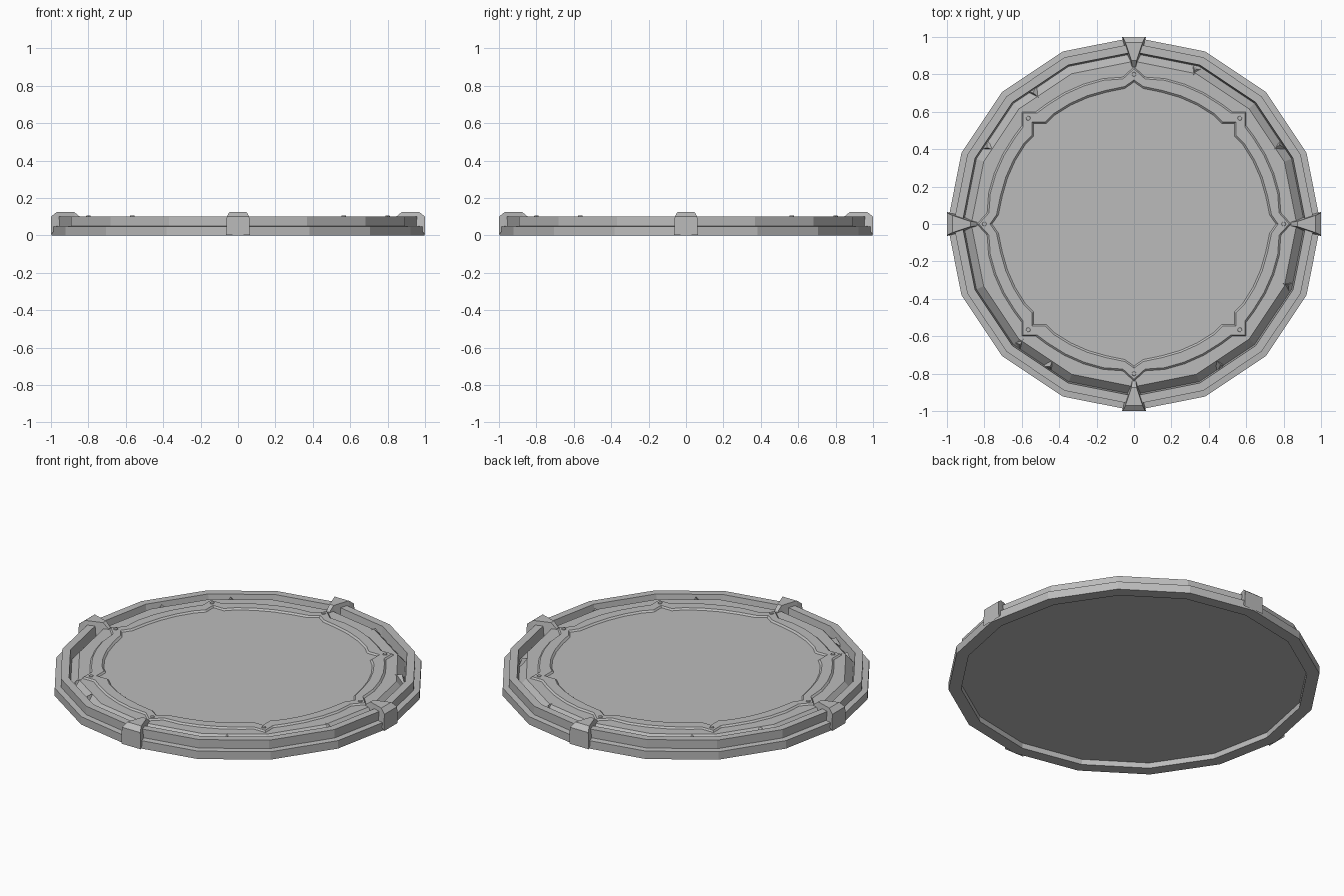
import bpy, bmesh
from math import sin, cos, pi, radians
from mathutils import Matrix

cube = bpy.data.objects.get("Cube")
if cube:
    bpy.data.objects.remove(cube, do_unlink=True)

stone = bpy.data.materials.new("stone_grey")
stone.use_nodes = True
GREY = (0.5, 0.5, 0.5, 1)
stone.diffuse_color = GREY
stone.node_tree.nodes["Principled BSDF"].inputs["Base Color"].default_value = GREY

SIDES = 16
FLOOR = 0.092


def finish(name, bm):
    bmesh.ops.recalc_face_normals(bm, faces=bm.faces[:])
    mesh = bpy.data.meshes.new(name)
    bm.to_mesh(mesh)
    bm.free()
    mesh.materials.append(stone)
    obj = bpy.data.objects.new(name, mesh)
    bpy.context.collection.objects.link(obj)
    return obj


def bridge(bm, a, b):
    for i in range(len(a)):
        j = (i + 1) % len(a)
        bm.faces.new((a[i], a[j], b[j], b[i]))


def loops(bm, rings):
    """Turn lists of points into lists of vertices and bridge neighbours."""
    made = [[bm.verts.new(p) for p in ring] for ring in rings]
    for a, b in zip(made, made[1:]):
        bridge(bm, a, b)
    return made


def polar(r, angle, z):
    return (r * cos(angle), r * sin(angle), z)


# Platform: recessed underside, stepped rim, groove and raised floor
profile = [(0.93, 0.032), (0.93, 0), (0.998, 0), (0.998, 0.047), (0.965, 0.05),
           (0.965, 0.1), (0.92, 0.1), (0.912, 0.045), (0.87, FLOOR)]
bm = bmesh.new()
rings = loops(bm, [[polar(r, 2 * pi * i / SIDES, z) for i in range(SIDES)]
                   for r, z in profile])
bm.faces.new(rings[0])
bm.faces.new(rings[-1])
finish("platform", bm)


# Raised trim: octant outline mirrored over the diagonal, then turned four times
def outline(peak, shoulder, arc, corner, notch):
    octant = [(0, peak), shoulder]
    octant += [(arc * cos(radians(a)), arc * sin(radians(a))) for a in (78, 70, 62, 54)]
    octant += [(notch, corner), (corner, corner)]
    quarter = octant + [(y, x) for x, y in octant[-2:0:-1]]
    points = []
    for _ in range(4):
        points += quarter
        quarter = [(y, -x) for x, y in quarter]
    return points


def lift(points, scale, z):
    return [(x * scale, y * scale, z) for x, y in points]


outer = outline(0.84, (0.06, 0.785), 0.795, 0.6, 0.525)
inner = outline(0.77, (0.05, 0.735), 0.73, 0.545, 0.475)
bm = bmesh.new()
loops(bm, [lift(outer, 1, FLOOR), lift(outer, 0.988, 0.101),
           lift(inner, 1, 0.101), lift(inner, 0.986, FLOOR)])
finish("floor_trim", bm)

# Bolts on the trim corners
bm = bmesh.new()
for k in range(8):
    spot = polar(0.8, k * pi / 4, 0.1)
    bmesh.ops.create_cone(bm, cap_ends=True, segments=8, radius1=0.014, radius2=0.011,
                          depth=0.01, matrix=Matrix.Translation(spot))
finish("trim_bolts", bm)

# Wedge clamps across the rim: radius, half width, height of each section
section = [(1.0, 0.06, 0.1), (0.97, 0.046, 0.124), (0.875, 0.014, 0.124), (0.84, 0.01, 0.095)]
for k, side in enumerate(("left", "back", "right", "front")):
    bm = bmesh.new()
    rows = loops(bm, [[(r, -w - 0.004, 0.002), (r, -w, z), (r, w, z), (r, w + 0.004, 0.002)]
                      if i == 0 else
                      [(r, -w - 0.012, 0.04), (r, -w, z), (r, w, z), (r, w + 0.012, 0.04)]
                      for i, (r, w, z) in enumerate(section)])
    bm.faces.new(rows[0])
    bm.faces.new(rows[-1])
    bm.transform(Matrix.Rotation(k * pi / 2, 4, "Z"))
    finish("clamp_" + side, bm)

# Small stone chips lying in the groove
bm = bmesh.new()
for degrees in (28, 68, 127, 152, 226, 239, 301, 338):
    a = radians(degrees)
    foot = [polar(0.905, a - 0.03, 0.045), polar(0.905, a + 0.03, 0.045),
            polar(0.845, a, FLOOR), polar(0.885, a + 0.01, 0.094)]
    v = [bm.verts.new(p) for p in foot]
    for tri in ((0, 1, 2), (0, 1, 3), (1, 2, 3), (2, 0, 3)):
        bm.faces.new([v[i] for i in tri])
finish("groove_chips", bm)
